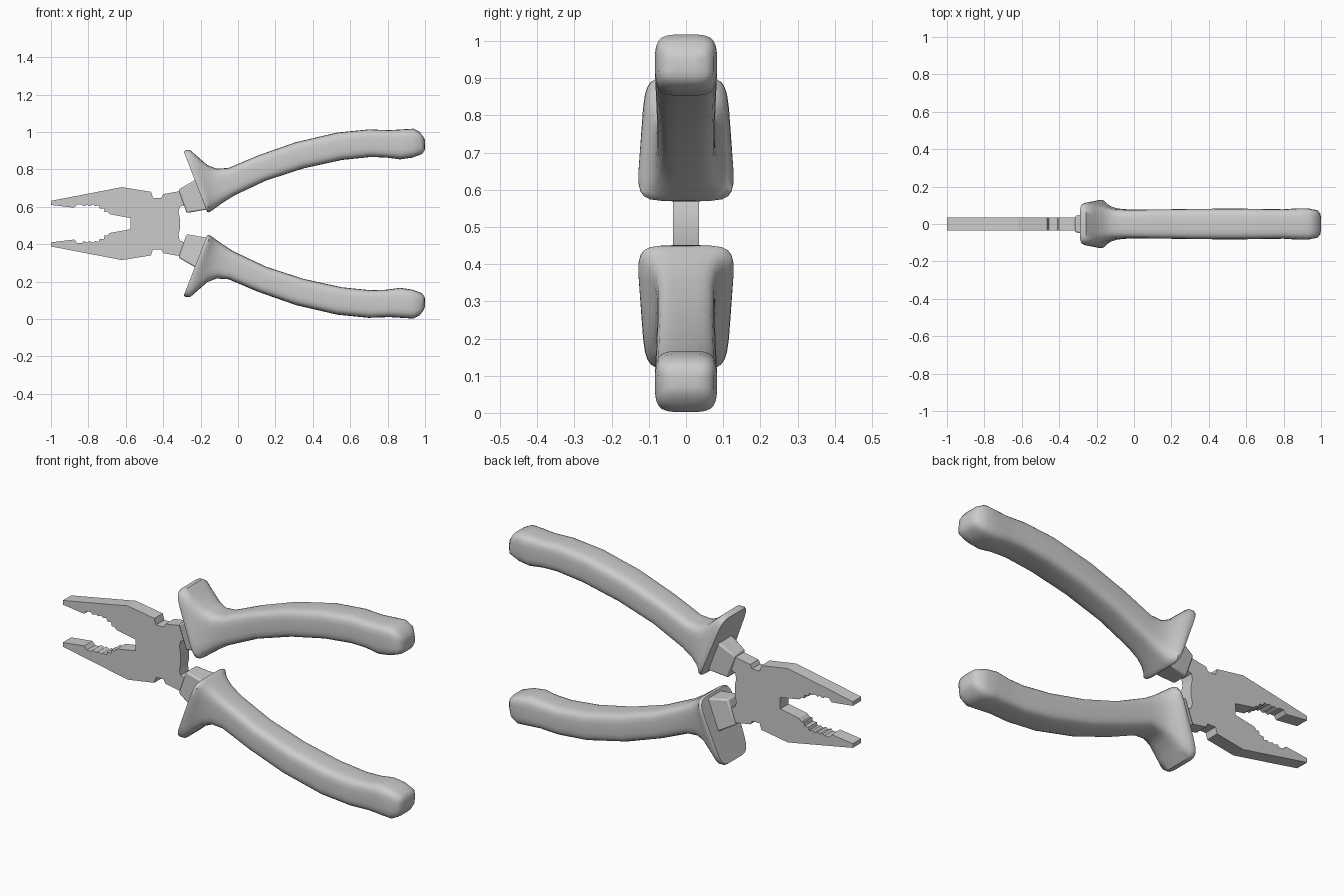
import bpy, bmesh, math

ZC = 0.51  # mirror height between the two handles


def finish(name, bm, angle):
    bmesh.ops.recalc_face_normals(bm, faces=bm.faces[:])
    me = bpy.data.meshes.new(name)
    bm.to_mesh(me)
    bm.free()
    ob = bpy.data.objects.new(name, me)
    bpy.context.collection.objects.link(ob)
    bpy.ops.object.select_all(action='DESELECT')
    ob.select_set(True)
    bpy.context.view_layer.objects.active = ob
    bpy.ops.object.shade_smooth_by_angle(angle=math.radians(angle))
    return ob


def loft(name, rings, angle):
    bm = bmesh.new()
    vs = [[bm.verts.new(p) for p in r] for r in rings]
    n = len(vs[0])
    for a, b in zip(vs, vs[1:]):
        for i in range(n):
            bm.faces.new((a[i], a[(i + 1) % n], b[(i + 1) % n], b[i]))
    bm.faces.new(vs[0])
    bm.faces.new(vs[-1])
    return finish(name, bm, angle)


def section(top, bot, hw, taper, power, side, n=24):
    """Rounded box cross-section spanning from bot to top, in x-z and y."""
    pts = []
    for i in range(n):
        a = 2 * math.pi * (i + 0.5) / n
        c, s = math.cos(a), math.sin(a)
        u = math.copysign(abs(c) ** (2 / power), c)
        v = math.copysign(abs(s) ** (2 / power), s)
        t = (v + 1) / 2
        x = bot[0] + (top[0] - bot[0]) * t
        z = bot[1] + (top[1] - bot[1]) * t
        pts.append((x, u * hw * (1 - taper * t), ZC + side * (z - ZC)))
    return pts


# Steel head: upper half outline (throat, teeth, tip, back, tang), mirrored down
half = [(-0.575, 0.54), (-0.685, 0.56), (-0.70, 0.575), (-0.713, 0.572), (-0.718, 0.592),
        (-0.74, 0.592), (-0.745, 0.608), (-0.765, 0.603), (-0.775, 0.612), (-0.795, 0.603),
        (-0.805, 0.611), (-0.825, 0.603), (-0.835, 0.613), (-0.86, 0.613), (-0.875, 0.595),
        (-1.0, 0.61), (-1.0, 0.632), (-0.62, 0.705), (-0.465, 0.68), (-0.455, 0.648),
        (-0.41, 0.648), (-0.40, 0.668), (-0.32, 0.682), (-0.22, 0.73), (-0.17, 0.60),
        (-0.265, 0.572), (-0.285, 0.61), (-0.312, 0.60), (-0.318, 0.57), (-0.311, 0.54)]
outline = half + [(x, 2 * ZC - z) for x, z in reversed(half)]
loft("jaw_head", [[(x, y, z) for x, z in outline] for y in (-0.035, 0.035)], 20)

# Handle stations: top, bottom, half width, narrowing to top, squareness
stations = [
    ((-0.290, 0.895), (-0.165, 0.572), 0.130, 0.16, 6),
    ((-0.280, 0.903), (-0.158, 0.570), 0.134, 0.18, 6),
    ((-0.257, 0.904), (-0.150, 0.572), 0.134, 0.20, 6),
    ((-0.215, 0.868), (-0.138, 0.580), 0.119, 0.16, 5),
    ((-0.165, 0.824), (-0.115, 0.597), 0.099, 0.10, 4.5),
    ((-0.115, 0.804), (-0.080, 0.622), 0.086, 0.08, 4),
    ((-0.050, 0.808), (-0.020, 0.660), 0.079, 0.04, 4),
    ((0.105, 0.874), (0.150, 0.740), 0.078, 0, 4),
    ((0.310, 0.946), (0.350, 0.805), 0.081, 0, 4),
    ((0.530, 0.997), (0.555, 0.850), 0.083, 0, 4),
    ((0.700, 1.014), (0.710, 0.866), 0.080, 0, 4),
    ((0.810, 1.010), (0.795, 0.863), 0.079, 0, 4),
    ((0.890, 1.015), (0.866, 0.853), 0.084, 0, 4),
    ((0.938, 1.018), (0.930, 0.862), 0.083, 0, 4),
    ((0.972, 1.000), (0.985, 0.882), 0.074, 0, 4),
    ((0.993, 0.972), (0.998, 0.902), 0.055, 0, 4),
    ((1.000, 0.955), (1.000, 0.920), 0.030, 0, 4)]

# Sleeve stations where the grip meets the steel tang
sleeve = [((-0.318, 0.692), (-0.275, 0.567), 0.044),
          ((-0.215, 0.752), (-0.150, 0.588), 0.060)]

for side, word in ((1, "upper"), (-1, "lower")):
    loft(word + "_handle_grip",
         [section(t, b, w, tp, p, side) for t, b, w, tp, p in stations], 42)
    rings = []
    for t, b, w in sleeve:
        tz, bz = ZC + side * (t[1] - ZC), ZC + side * (b[1] - ZC)
        rings.append([(t[0], -w, tz), (t[0], w, tz), (b[0], w, bz), (b[0], -w, bz)])
    ob = loft(word + "_sleeve", rings, 25)
    bev = ob.modifiers.new("soft_edges", 'BEVEL')
    bev.width = 0.008
    bev.segments = 2
